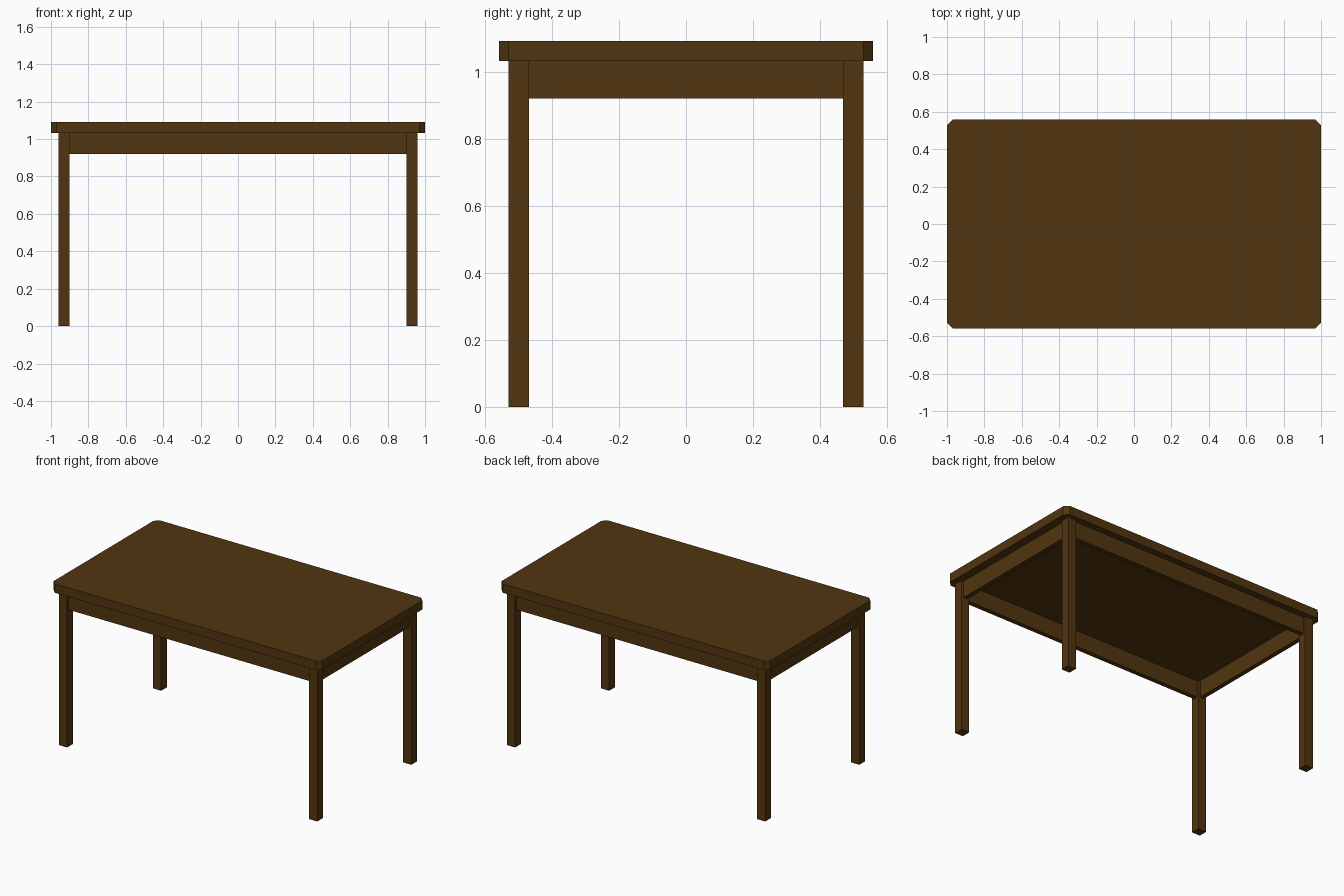
import bpy

if "Cube" in bpy.data.objects:
    bpy.data.objects.remove(bpy.data.objects["Cube"])

wood = bpy.data.materials.new("dark_wood")
wood.diffuse_color = (0.085, 0.036, 0.005, 1)
wood.use_nodes = True
wood.node_tree.nodes["Principled BSDF"].inputs["Base Color"].default_value = wood.diffuse_color


def box(name, x, y, z):
    """Box spanning the given (min, max) ranges."""
    centre = [(a + b) / 2 for a, b in (x, y, z)]
    bpy.ops.mesh.primitive_cube_add(size=1, location=centre)
    ob = bpy.context.object
    ob.name = name
    ob.scale = [b - a for a, b in (x, y, z)]
    bpy.ops.object.transform_apply(location=False, rotation=False, scale=True)
    ob.data.materials.append(wood)
    return ob


LEG_X, LEG_Y, LEG_R = 0.93, 0.499, 0.03   # leg centres and half width
TOP_Z, UNDER_Z, APRON_Z = 1.092, 1.032, 0.92
APRON_R = 0.015                           # half apron thickness

# Tabletop with clipped vertical corners
top = box("tabletop", (-1, 1), (-0.558, 0.558), (UNDER_Z, TOP_Z))
attr = top.data.attributes.new("bevel_weight_edge", "FLOAT", "EDGE")
for e in top.data.edges:
    a, b = (top.data.vertices[i].co for i in e.vertices)
    attr.data[e.index].value = float(abs(a.z - b.z) > 0.01)
bevel = top.modifiers.new("clipped_corners", "BEVEL")
bevel.limit_method = "WEIGHT"
bevel.width = 0.029
bevel.segments = 1

for sy, depth in ((-1, "front"), (1, "back")):
    # Legs
    for sx, side in ((-1, "left"), (1, "right")):
        x, y = sx * LEG_X, sy * LEG_Y
        box(f"{depth}_{side}_leg", (x - LEG_R, x + LEG_R),
            (y - LEG_R, y + LEG_R), (0, UNDER_Z))
    # Long aprons
    y = sy * LEG_Y
    box(f"{depth}_apron", (LEG_R - LEG_X, LEG_X - LEG_R),
        (y - APRON_R, y + APRON_R), (APRON_Z, UNDER_Z))

# Short aprons
for sx, side in ((-1, "left"), (1, "right")):
    x = sx * LEG_X
    box(f"{side}_apron", (x - APRON_R, x + APRON_R),
        (LEG_R - LEG_Y, LEG_Y - LEG_R), (APRON_Z, UNDER_Z))
